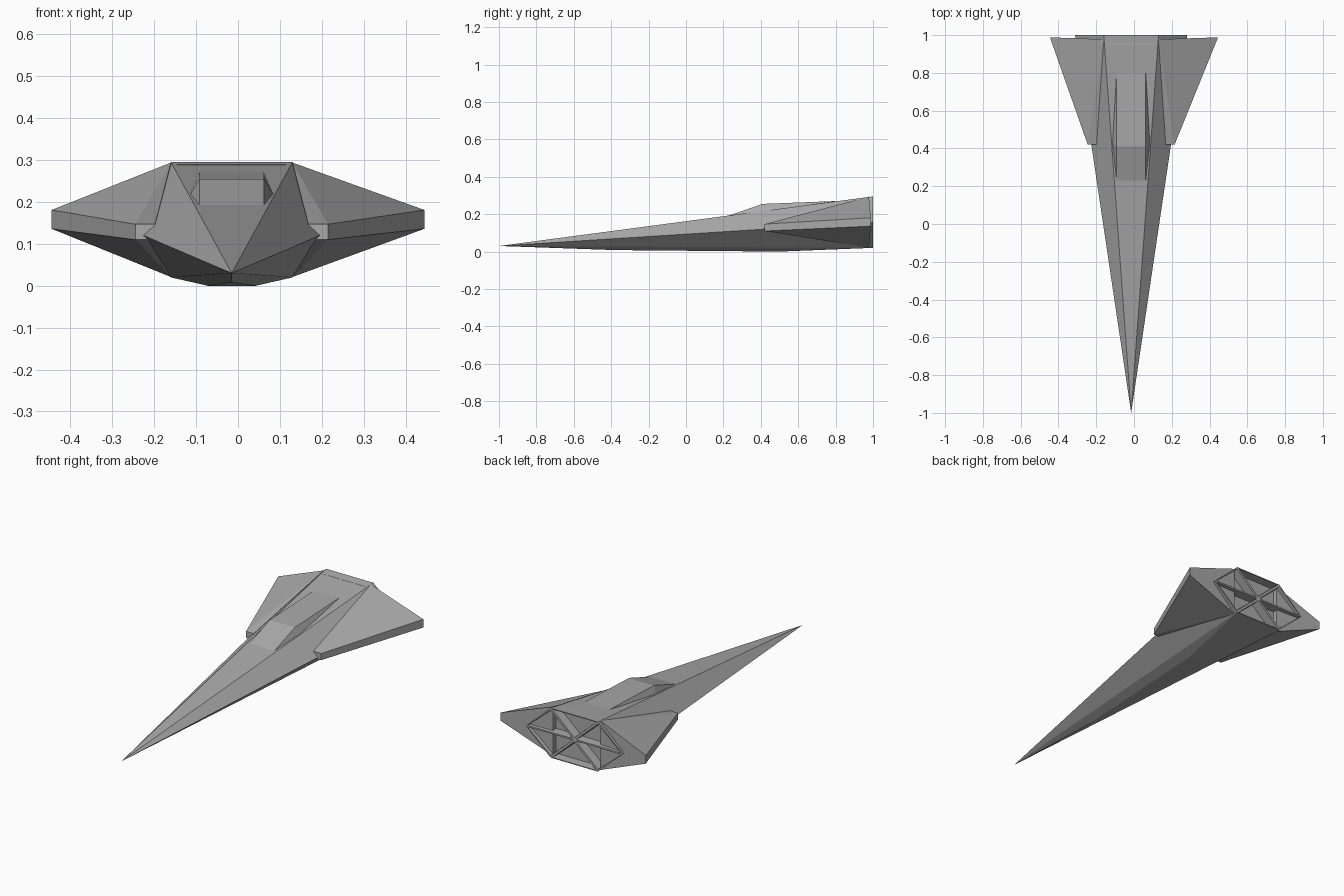
import bpy
import bmesh
from math import radians

cube = bpy.data.objects.get("Cube")
if cube:
    bpy.data.objects.remove(cube, do_unlink=True)

grey = bpy.data.materials.new("hull grey")
grey.use_nodes = True
COLOUR = (0.4, 0.4, 0.4, 1)
grey.diffuse_color = COLOUR
grey.node_tree.nodes["Principled BSDF"].inputs["Base Color"].default_value = COLOUR

AXIS = -0.015  # the fuselage sits slightly off the wing centre


def hull(points):
    """Convex flat-faced solid around the given points."""
    bm = bmesh.new()
    verts = [bm.verts.new(p) for p in points]
    result = bmesh.ops.convex_hull(bm, input=verts)
    spare = {g for g in result["geom_interior"] + result["geom_unused"]
             if isinstance(g, bmesh.types.BMVert)}
    bmesh.ops.delete(bm, geom=list(spare), context="VERTS")
    bmesh.ops.dissolve_limit(bm, angle_limit=radians(0.3),
                             verts=bm.verts[:], edges=bm.edges[:])
    bmesh.ops.recalc_face_normals(bm, faces=bm.faces[:])
    return bm


def finish(bm, name):
    mesh = bpy.data.meshes.new(name)
    bm.to_mesh(mesh)
    bm.free()
    mesh.materials.append(grey)
    obj = bpy.data.objects.new(name, mesh)
    bpy.context.collection.objects.link(obj)
    return obj


def pair(half_width, y, z):
    """Two points mirrored about the fuselage axis."""
    return [(AXIS - half_width, y, z), (AXIS + half_width, y, z)]


# Fuselage: needle nose widening to a hexagonal tail, with a shallow keel
nose = [(AXIS, -1, 0.03)]
tail = pair(0.145, 1, 0.295) + pair(0.297, 1, 0.157) + pair(0.145, 1, 0.02)
keel = [(AXIS, -0.38, 0.008)] + pair(0.057, 0.5, 0)
bm = hull(nose + tail + keel)

# Engine bays: six recessed triangles between spokes on the tail
back = [f for f in bm.faces if f.normal.y > 0.9]
bays = bmesh.ops.poke(bm, faces=back)["faces"]
bmesh.ops.inset_individual(bm, faces=bays, thickness=0.012)
bmesh.ops.inset_individual(bm, faces=bays, thickness=0.004, depth=-0.05)
finish(bm, "fuselage")

# Wings: swept wedges blending into the fuselage
for side, name in ((1, "left_wing"), (-1, "right_wing")):
    inner, outer = AXIS + side * 0.183, AXIS + side * 0.23
    root, tip = AXIS + side * 0.145, side * 0.445
    bm = hull([
        (inner, 0.42, 0.147), (outer, 0.42, 0.147),
        (inner, 0.42, 0.11), (outer, 0.42, 0.11),
        (root, 0.978, 0.294), (root, 0.978, 0.021),
        (tip, 0.988, 0.181), (tip, 0.988, 0.136),
    ])
    finish(bm, name)

# Canopy: faceted hump on the spine, flared at its shoulders
bm = hull(pair(0.077, 0.23, 0.193) + pair(0.077, 0.41, 0.255)
          + pair(0.1, 0.43, 0.217) + pair(0.077, 0.8, 0.27)
          + pair(0.07, 0.5, 0.2))
finish(bm, "canopy")
